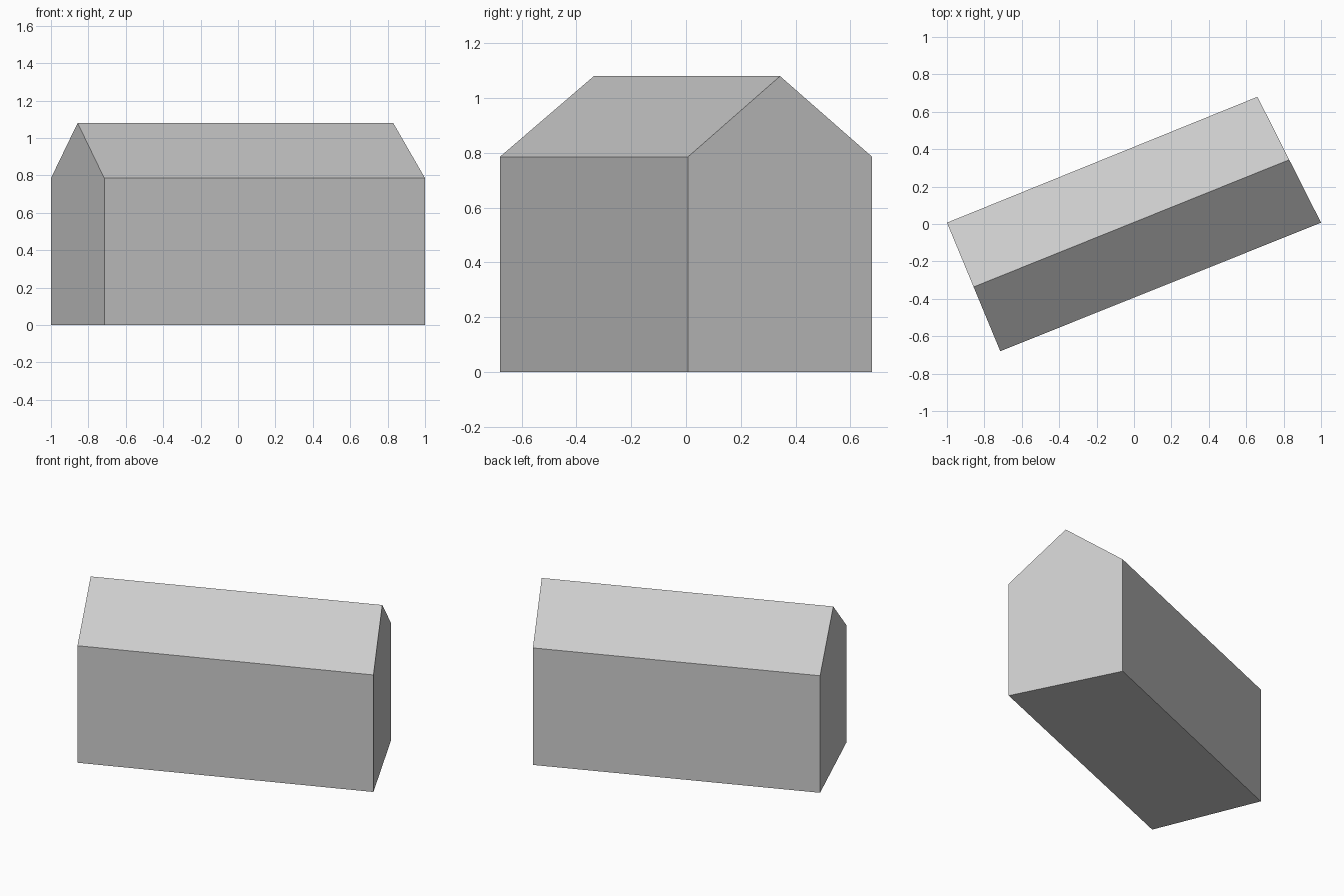
import bpy
import bmesh
from mathutils import Vector

cube = bpy.data.objects.get("Cube")
if cube:
    bpy.data.objects.remove(cube, do_unlink=True)

EAVE, RIDGE = 0.785, 1.08

# One flat plaster grey for the whole building
grey = bpy.data.materials.new("light grey")
grey.use_nodes = True
colour = (0.6, 0.6, 0.6, 1)
grey.diffuse_color = colour
grey.node_tree.nodes["Principled BSDF"].inputs["Base Color"].default_value = colour


def gable(bm, front, back):
    """Five-sided end wall between two ground corners, peaked in the middle."""
    front, back = Vector(front), Vector(back)
    middle = (front + back) / 2
    outline = [(front, 0), (front, EAVE), (middle, RIDGE), (back, EAVE), (back, 0)]
    return [bm.verts.new((p.x, p.y, z)) for p, z in outline]


# Gabled building: two end walls joined by side walls, roof slopes and floor
bm = bmesh.new()
west = gable(bm, (-0.715, -0.68), (-1, 0.007))
east = gable(bm, (1, 0.007), (0.66, 0.68))
bm.faces.new(west)
bm.faces.new(east)
for i in range(len(west)):
    j = (i + 1) % len(west)
    bm.faces.new((west[i], west[j], east[j], east[i]))
bmesh.ops.recalc_face_normals(bm, faces=bm.faces)

mesh = bpy.data.meshes.new("gabled_building")
bm.to_mesh(mesh)
bm.free()
mesh.materials.append(grey)
building = bpy.data.objects.new("gabled_building", mesh)
bpy.context.collection.objects.link(building)
